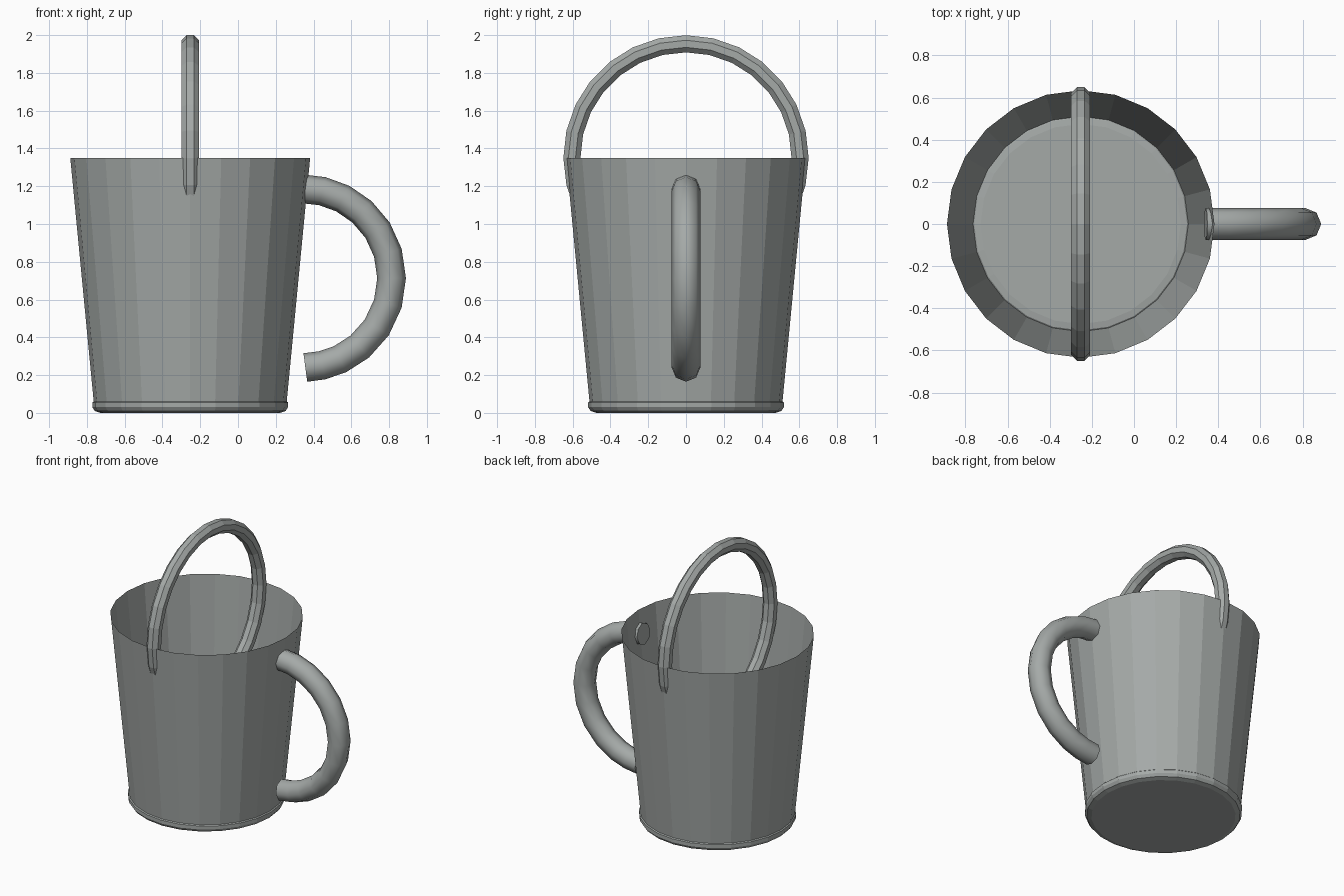
import bpy, bmesh
from math import sin, cos, pi, radians
from mathutils import Vector

if "Cube" in bpy.data.objects:
    bpy.data.objects.remove(bpy.data.objects["Cube"])

CX = -0.253  # bucket axis

# dull grey metal
metal = bpy.data.materials.new("grey_metal")
metal.diffuse_color = (0.375, 0.4, 0.39, 1)
metal.use_nodes = True
metal.node_tree.nodes["Principled BSDF"].inputs["Base Color"].default_value = metal.diffuse_color


def ring_mesh(name, rings, closed=False, capped=False, smooth=False):
    """Bridge successive rings of points into one surface."""
    bm = bmesh.new()
    vs = [[bm.verts.new(p) for p in r] for r in rings]
    n = len(vs[0])
    pairs = list(zip(vs, vs[1:])) + ([(vs[-1], vs[0])] if closed else [])
    for a, b in pairs:
        for i in range(n):
            j = (i + 1) % n
            bm.faces.new((a[i], a[j], b[j], b[i]))
    if capped:
        bm.faces.new(vs[0][::-1])
        bm.faces.new(vs[-1])
    bmesh.ops.recalc_face_normals(bm, faces=bm.faces)
    me = bpy.data.meshes.new(name)
    bm.to_mesh(me)
    bm.free()
    me.materials.append(metal)
    ob = bpy.data.objects.new(name, me)
    bpy.context.collection.objects.link(ob)
    if smooth:
        bpy.ops.object.select_all(action='DESELECT')
        ob.select_set(True)
        bpy.context.view_layer.objects.active = ob
        bpy.ops.object.shade_smooth_by_angle(angle=radians(60))
    return ob


def lathe(profile, sides=24):
    return [[(CX + r * cos(2 * pi * i / sides), r * sin(2 * pi * i / sides), z)
             for i in range(sides)] for r, z in profile]


def sweep(path, side, radius, sides, closed=False, phase=0.0):
    """Rings of a round section along a planar path; side is the plane normal."""
    rings, n = [], len(path)
    for k, p in enumerate(path):
        a = path[k - 1] if (k or closed) else p
        b = path[(k + 1) % n] if (k < n - 1 or closed) else p
        out = (b - a).normalized().cross(side)
        turns = [2 * pi * (i + phase) / sides for i in range(sides)]
        rings.append([p + radius * (out * cos(t) + side * sin(t)) for t in turns])
    return rings


# thin tapered wall, open at the top
ring_mesh("bucket_wall", lathe([(0.51, 0.05), (0.635, 1.35)]))

# chamfered base disc
ring_mesh("bucket_base", lathe([(0.475, 0), (0.505, 0.01), (0.518, 0.03),
                                (0.518, 0.055), (0.505, 0.066), (0.475, 0.07)]), capped=True)

# carrying hoop, a full ring through the rim
hoop = [Vector((CX, 0.604 * cos(2 * pi * k / 28), 1.35 + 0.604 * sin(2 * pi * k / 28)))
        for k in range(28)]
ring_mesh("carrying_hoop", sweep(hoop, Vector((1, 0, 0)), 0.049, 8, True, 0.5), closed=True)

# side handle
angles = [90, 77, 63, 48, 32.5, 16.5, 0, -16.5, -33.5, -50, -65, -77, -88]
grip = [Vector((0.34 + 0.473 * cos(radians(a)), 0, 0.713 + 0.473 * sin(radians(a))))
        for a in angles]
ring_mesh("side_handle", sweep(grip, Vector((0, 1, 0)), 0.076, 8), capped=True, smooth=True)
